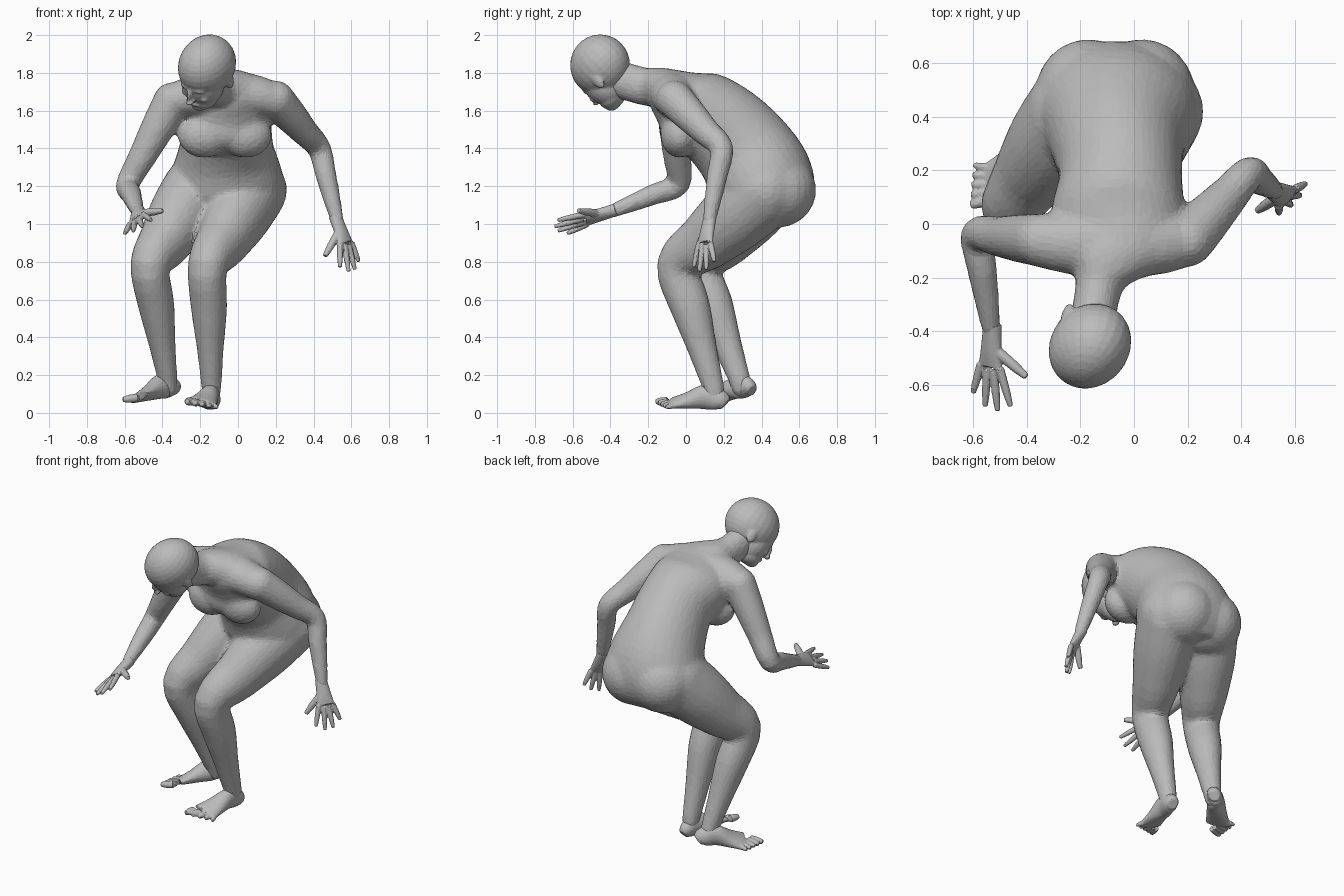
import bpy, bmesh, math
from mathutils import Vector, Matrix

cube = bpy.data.objects.get("Cube")
if cube:
    bpy.data.objects.remove(cube)

skin = bpy.data.materials.new("clay grey")
skin.use_nodes = True
grey = (.5, .5, .5, 1)
skin.diffuse_color = grey
skin.node_tree.nodes["Principled BSDF"].inputs["Base Color"].default_value = grey

UP = Vector((0, 0, 1))


def spline(rows, steps):
    """Catmull-Rom interpolation through the control rows."""
    points = [Vector(row) for row in rows]
    points = [2 * points[0] - points[1]] + points + [2 * points[-1] - points[-2]]
    path = []
    for p, q, r, s in zip(points, points[1:], points[2:], points[3:]):
        for i in range(steps):
            t = i / steps
            bend = p * 2 - q * 5 + r * 4 - s
            twist = q * 3 - p - r * 3 + s
            path.append(q + ((r - p) * t + bend * t ** 2 + twist * t ** 3) / 2)
    return path + [points[-2]]


def loft(bm, rows, side=(1, 0, 0), sides=20, steps=4):
    """Closed tube; each row is x, y, z, radius along side, other radius."""
    path = spline(rows, steps)
    rings = []
    for i, point in enumerate(path):
        before = path[max(i - 1, 0)]
        after = path[min(i + 1, len(path) - 1)]
        tangent = Vector((after - before)[:3]).normalized()
        u = Vector(side)
        u = (u - tangent * u.dot(tangent)).normalized()
        v = tangent.cross(u)
        centre, wide, deep = Vector(point[:3]), point[3], point[4]
        ring = []
        for k in range(sides):
            angle = math.tau * k / sides
            offset = u * wide * math.cos(angle) + v * deep * math.sin(angle)
            ring.append(bm.verts.new(centre + offset))
        rings.append(ring)
    for low, high in zip(rings, rings[1:]):
        for k in range(sides):
            n = (k + 1) % sides
            bm.faces.new((low[k], low[n], high[n], high[k]))
    bm.faces.new(rings[0])
    bm.faces.new(rings[-1])


def ball(bm, centre, radii, frame=Matrix()):
    size = Matrix.Diagonal((*radii, 1))
    bmesh.ops.create_uvsphere(bm, u_segments=24, v_segments=16, radius=1,
                              matrix=frame @ Matrix.Translation(centre) @ size)


def limb(bm, joints, radii, depth):
    """Two-bone limb: radii are spaced evenly from the first joint to the last."""
    start, bend, end = map(Vector, joints)
    half = len(radii) // 2
    rows = []
    for i, radius in enumerate(radii):
        t = i / half
        centre = start.lerp(bend, t) if t < 1 else bend.lerp(end, t - 1)
        rows.append((*centre, radius, radius * depth))
    loft(bm, rows)
    ball(bm, start, [radii[0]] * 3)


def digit(bm, base, tip, radius, side):
    """Tapering finger or toe."""
    middle = base.lerp(tip, .6)
    rows = [(*p, radius * k, radius * k) for p, k in ((base, 1), (middle, .9), (tip, .6))]
    loft(bm, rows, side, sides=10)


def finish(bm, name, voxel, smooth, keep):
    """Fuse the overlapping forms into one softly faceted skin."""
    bmesh.ops.recalc_face_normals(bm, faces=bm.faces)
    mesh = bpy.data.meshes.new(name)
    bm.to_mesh(mesh)
    bm.free()
    mesh.materials.append(skin)
    obj = bpy.data.objects.new(name, mesh)
    bpy.context.collection.objects.link(obj)
    fuse = obj.modifiers.new("fuse", 'REMESH')
    fuse.mode = 'VOXEL'
    fuse.voxel_size = voxel
    soften = obj.modifiers.new("soften", 'SMOOTH')
    soften.factor = .5
    soften.iterations = smooth
    facets = obj.modifiers.new("facets", 'DECIMATE')
    facets.ratio = keep


# Torso and neck
body = bmesh.new()
loft(body, [(-.08, .42, 1.02, .2, .18), (-.07, .42, 1.13, .31, .26), (-.06, .39, 1.25, .3, .28),
            (-.06, .3, 1.4, .25, .26), (-.05, .17, 1.53, .23, .24), (-.06, .03, 1.61, .25, .22),
            (-.07, -.07, 1.68, .22, .15), (-.1, -.14, 1.72, .15, .11), (-.13, -.23, 1.73, .09, .1),
            (-.16, -.4, 1.78, .085, .1)], sides=32)
for s in (-1, 1):
    ball(body, (s * .11 - .07, -.035, 1.47), (.14, .1, .12))   # breast
    ball(body, (s * .1 - .07, .48, 1.18), (.2, .21, .2))       # buttock
ball(body, (-.07, -.03, 1.5), (.2, .11, .12))                  # breastbone

# Shoulder yoke
loft(body, [(-.36, -.06, 1.65, .09, .1), (-.22, -.07, 1.68, .11, .12), (-.06, -.06, 1.69, .12, .14),
            (.09, -.07, 1.68, .11, .12), (.22, -.05, 1.64, .09, .1)], UP)

# Legs: hip, knee, ankle
leg = (.18, .172, .143, .107, .097, .072, .052, .045)
limb(body, ((.08, .42, 1.18), (-.16, -.04, .78), (-.14, .15, .12)), leg[:7], 1.1)
limb(body, ((-.22, .42, 1.18), (-.465, .07, .78), (-.37, .29, .16)), leg[:7], 1.1)
for x, y, z in ((-.14, .15, .11), (-.37, .29, .15)):
    ball(body, (x, y, z), (.05, .055, .07))                    # ankle

# Arms: shoulder, elbow, wrist
arm = (.1, .09, .075, .063, .057, .047, .035)
limb(body, ((.2, -.06, 1.66), (.43, .19, 1.4), (.53, .12, 1)), arm, 1)
limb(body, ((-.35, -.06, 1.65), (-.585, -.04, 1.21), (-.53, -.41, 1.06)), arm, 1)
finish(body, "body", .014, 12, .16)


def hand(name, *marks):
    """Palm with four fanned fingers and a thumb."""
    wrist, index, little, index_tip, little_tip, thumb_tip = map(Vector, marks)
    bm = bmesh.new()
    across = little - index
    knuckles = index.lerp(little, .5)
    reach = (knuckles - wrist).normalized()
    palm = [(wrist - reach * .05, .034, .034), (wrist.lerp(knuckles, .5), .045, .027), (knuckles, .053, .019)]
    loft(bm, [(*p, wide, deep) for p, wide, deep in palm], across)
    for i in range(4):
        t = i / 3
        arch = reach * math.sin(math.pi * t) * .04
        digit(bm, index.lerp(little, t) + arch * .3, index_tip.lerp(little_tip, t) + arch, .017, across)
    digit(bm, wrist.lerp(index, .4), thumb_tip, .022, across)
    finish(bm, name, .005, 2, .25)


# Hands: wrist, outer knuckles, outer fingertips, thumb tip
hand("left_hand", (.53, .12, 1), (.54, .07, .9), (.6, .13, .9),
     (.54, .04, .77), (.64, .15, .8), (.46, .05, .83))
hand("right_hand", (-.53, -.42, 1.06), (-.5, -.54, 1.05), (-.57, -.52, 1),
     (-.46, -.68, 1.02), (-.6, -.63, .95), (-.4, -.57, 1.07))


def foot(name, *marks):
    """Arched foot on its sole line, with five fanned toes."""
    heel, front, big, small = map(Vector, marks)
    bm = bmesh.new()
    across = small - big
    profile = ((0, .03, .035), (.1, .045, .055), (.35, .05, .068), (.7, .065, .042), (1, .08, .022))
    loft(bm, [(*(heel.lerp(front, t) + UP * tall), wide, tall) for t, wide, tall in profile], across)
    for i in range(5):
        t = i / 4
        base = front + UP * .02 + across * (t - .5) * .75
        digit(bm, base, big.lerp(small, t), .024 - .008 * t, across)
    finish(bm, name, .006, 4, .22)


# Feet: heel, ball of the foot, big toe tip, small toe tip
foot("left_foot", (-.13, .21, .01), (-.19, -.08, .03), (-.27, -.16, .06), (-.11, -.11, .03))
foot("right_foot", (-.33, .35, .08), (-.53, .15, .06), (-.61, .07, .07), (-.6, .22, .07))

# Head, built upright then turned to look down and to its right
crown = Vector((-.16, -.67, .69)).normalized()
back = Vector((.58, .5, .62))
back = (back - crown * back.dot(crown)).normalized()
frame = Matrix((back.cross(crown), back, crown)).transposed().to_4x4()
frame.translation = (-.17, -.46, 1.835)
head = bmesh.new()
ball(head, (0, .01, 0), (.145, .17, .16), frame)         # cranium
ball(head, (0, -.05, -.08), (.115, .11, .13), frame)     # face
ball(head, (0, -.07, -.16), (.085, .08, .06), frame)     # jaw
ball(head, (0, -.1, -.185), (.05, .05, .035), frame)     # chin
ball(head, (0, -.145, -.15), (.035, .016, .016), frame)  # lips
ball(head, (0, -.13, -.04), (.08, .03, .025), frame)     # brow
ball(head, (0, -.16, -.08), (.014, .03, .045), frame)    # nose bridge
ball(head, (0, -.175, -.11), (.024, .024, .016), frame)  # nose tip
for s in (-1, 1):
    ball(head, (s * .05, -.13, -.1), (.035, .02, .025), frame)    # cheek
    ball(head, (s * .045, -.14, -.07), (.02, .012, .012), frame)  # eye
    ball(head, (s * .13, .02, -.07), (.015, .03, .05), frame)     # ear
finish(head, "head", .007, 6, .12)
